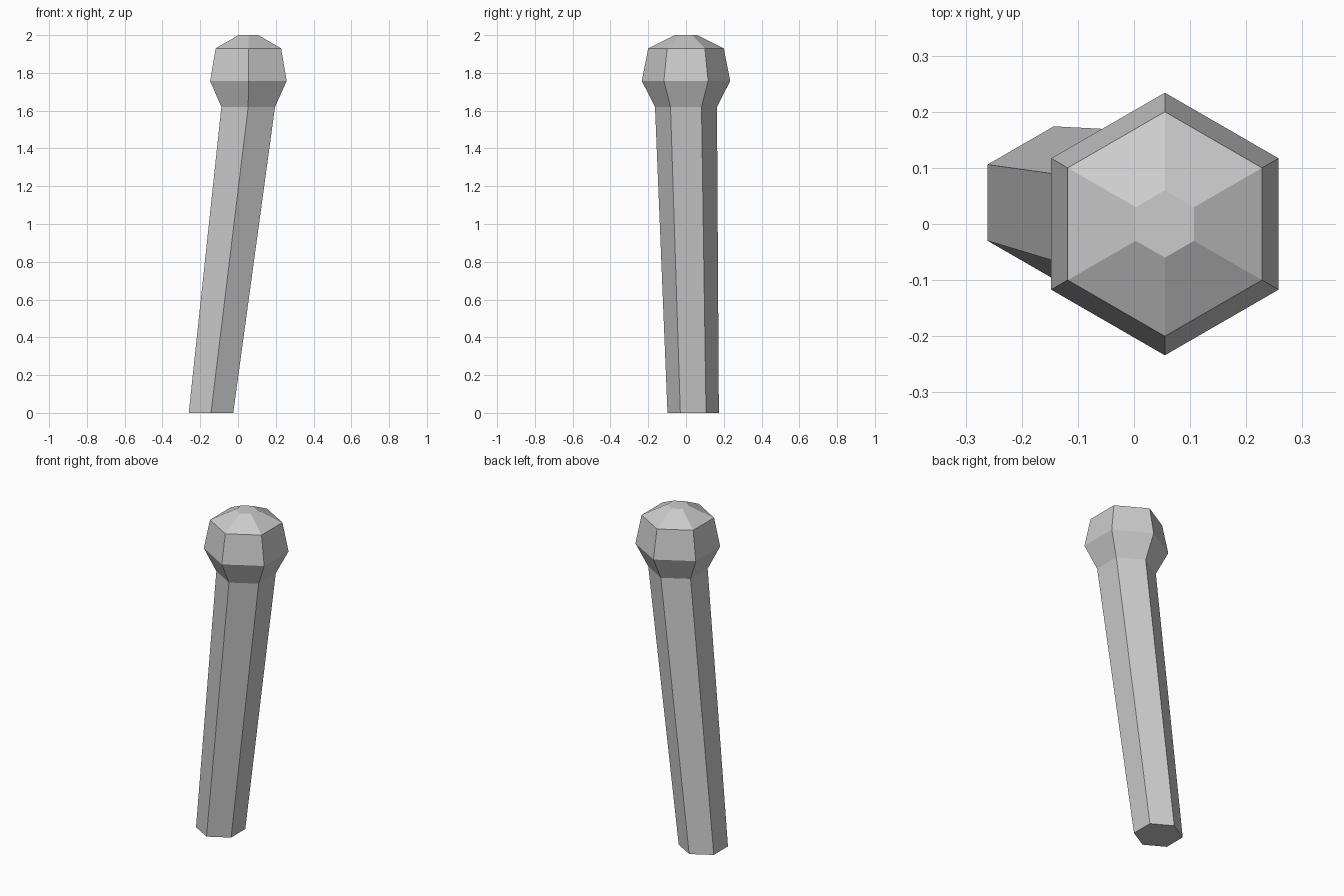
import bpy, bmesh
from math import cos, sin, radians

if "Cube" in bpy.data.objects:
    bpy.data.objects.remove(bpy.data.objects["Cube"])

SIDES = 6

# Hexagonal sections from foot to crown: centre x, centre y, height, radius
SECTIONS = [
    (-0.143, 0.038, 0.00, 0.136),   # foot of the leaning shaft
    (0.054, 0.000, 1.62, 0.164),    # neck
    (0.055, 0.000, 1.757, 0.234),   # widest part of the knob
    (0.055, 0.000, 1.93, 0.200),    # shoulder of the knob
    (0.055, 0.000, 2.00, 0.060),    # flat crown
]


def loft(name, sections):
    """Skin a closed solid through a stack of hexagons."""
    bm = bmesh.new()
    rings = []
    for cx, cy, z, r in sections:
        angles = [radians(90 + 360 * i / SIDES) for i in range(SIDES)]
        rings.append([bm.verts.new((cx + r * cos(a), cy + r * sin(a), z))
                      for a in angles])
    for low, high in zip(rings, rings[1:]):
        for i in range(SIDES):
            j = (i + 1) % SIDES
            bm.faces.new((low[i], low[j], high[j], high[i]))
    bm.faces.new(rings[0][::-1])
    bm.faces.new(rings[-1])
    bmesh.ops.recalc_face_normals(bm, faces=bm.faces)
    mesh = bpy.data.meshes.new(name)
    bm.to_mesh(mesh)
    bm.free()
    obj = bpy.data.objects.new(name, mesh)
    bpy.context.collection.objects.link(obj)
    return obj


# One continuous post: leaning shaft with a faceted knob on top
loft("knobbed_post", SECTIONS)
